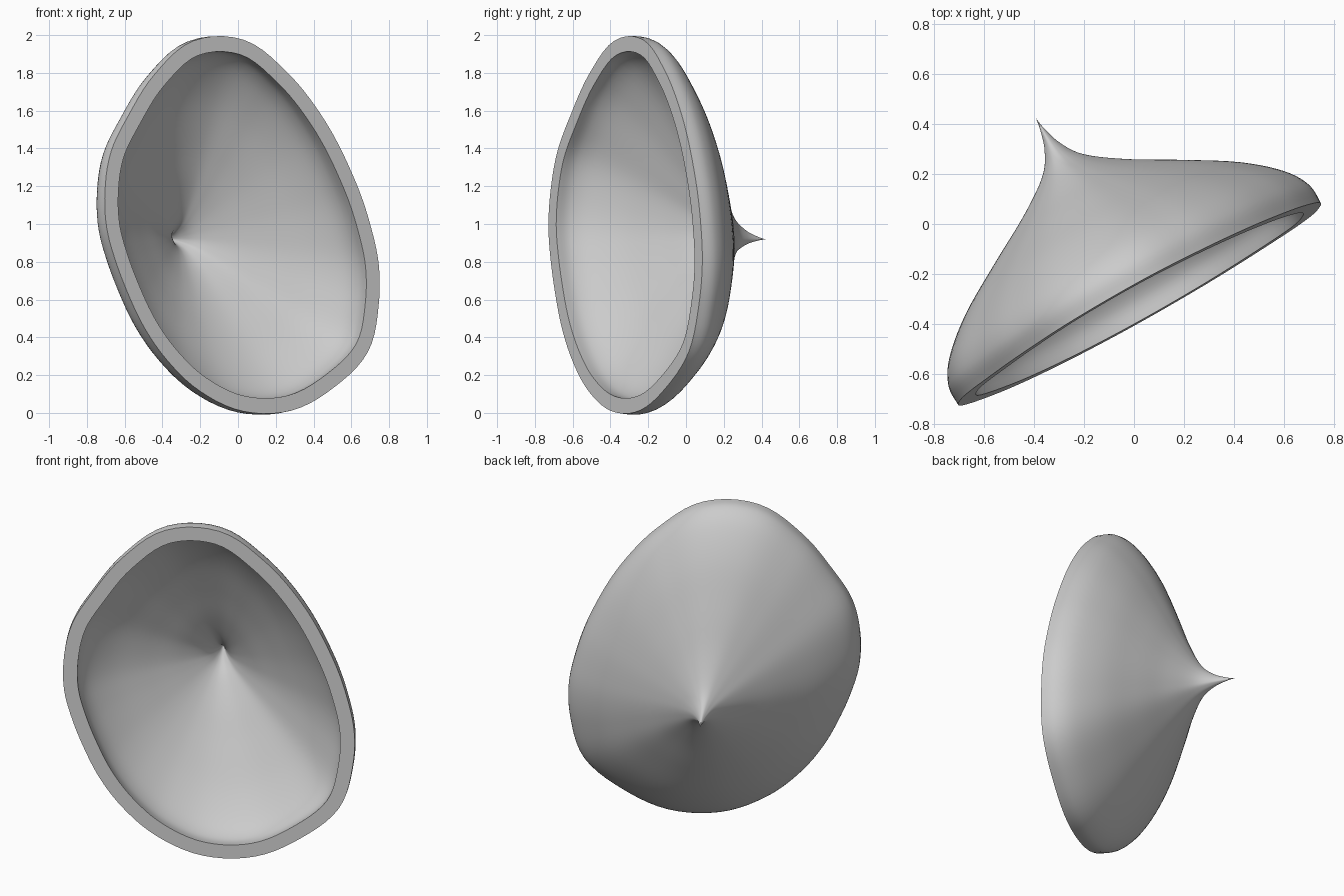
import bpy, bmesh, math
from mathutils import Vector

cube = bpy.data.objects.get("Cube")
if cube:
    bpy.data.objects.remove(cube)

CENTRE = Vector((0.03, -0.31, 0.98))              # middle of the rim
SLOPE_X, SLOPE_Z = 0.577, 0.084                   # tilt of the rim plane
AXIS = Vector((-SLOPE_X, 1, -SLOPE_Z)).normalized()
LIP = 0.082                                       # width of the flat lip

# Rim radius every 15 degrees, seen from the front
RADII = [.675, .645, .645, .68, .75, .86, .995, 1.025, .94, .855, .81, .76,
         .725, .70, .705, .745, .81, .895, .972, 1, .97, .93, .825, .74]
# Shell profile: (fraction of rim radius, height along the axis)
PROFILE = [(1, 0), (.995, .085), (.925, .18), (.76, .297), (.52, .418),
           (.29, .527), (.115, .63), (.042, .717), (.01, .8), (0, .85)]


def spline(points, steps, closed):
    """Catmull-Rom curve through the points."""
    n, out = len(points), []

    def pick(i):
        return points[i % n] if closed else points[max(0, min(n - 1, i))]
    for i in range(n if closed else n - 1):
        p, q, r, s = (pick(i + k) for k in (-1, 0, 1, 2))
        for k in range(steps):
            t = k / steps
            out.append(q + (r - p) * t / 2 + (2 * p - 5 * q + 4 * r - s) * t * t / 2
                       + (3 * q - p - 3 * r + s) * t ** 3 / 2)
    return out if closed else out + [points[-1]]


# Outer rim as offsets in the tilted plane
radii = spline(RADII, 5, True)
outer_rim = []
for i, r in enumerate(radii):
    a = math.tau * i / len(radii)
    x, z = r * math.cos(a), r * math.sin(a)
    outer_rim.append(Vector((x, SLOPE_X * x + SLOPE_Z * z, z)))

# Inner rim: the same outline moved inwards by the lip width
inner_rim = []
for i, v in enumerate(outer_rim):
    along = outer_rim[(i + 1) % len(outer_rim)] - outer_rim[i - 1]
    inward = along.cross(AXIS).normalized()
    if inward.dot(v) > 0:
        inward.negate()
    inner_rim.append(v + inward * LIP)

profile = spline([Vector(p) for p in PROFILE], 5, False)
bm = bmesh.new()


def bridge(low, high):
    for i in range(len(low)):
        bm.faces.new((low[i - 1], low[i], high[i], high[i - 1]))


def skin(rim, depth):
    """Loft a rim along the axis to the pointed tip; return its first ring."""
    rings = [[bm.verts.new(CENTRE + v * s + AXIS * h * depth) for v in rim]
             for s, h in profile[:-1]]
    tip = bm.verts.new(CENTRE + AXIS * profile[-1].y * depth)
    for low, high in zip(rings, rings[1:]):
        bridge(low, high)
    for i, v in enumerate(rings[-1]):
        bm.faces.new((rings[-1][i - 1], v, tip))
    return rings[0]


# Outside, hollow inside and the flat lip joining them
bridge(skin(outer_rim, 1), skin(inner_rim, 0.99))
bmesh.ops.recalc_face_normals(bm, faces=bm.faces)
mesh = bpy.data.meshes.new("pointed_shell")
bm.to_mesh(mesh)
bm.free()
shell = bpy.data.objects.new("pointed_shell", mesh)
bpy.context.collection.objects.link(shell)

# Plain grey finish
grey = bpy.data.materials.new("light_grey")
grey.use_nodes = True
grey.diffuse_color = (0.6, 0.6, 0.6, 1)
grey.node_tree.nodes["Principled BSDF"].inputs["Base Color"].default_value = (0.6, 0.6, 0.6, 1)
mesh.materials.append(grey)

bpy.ops.object.select_all(action='DESELECT')
shell.select_set(True)
bpy.context.view_layer.objects.active = shell
bpy.ops.object.shade_smooth_by_angle(angle=math.radians(35))
